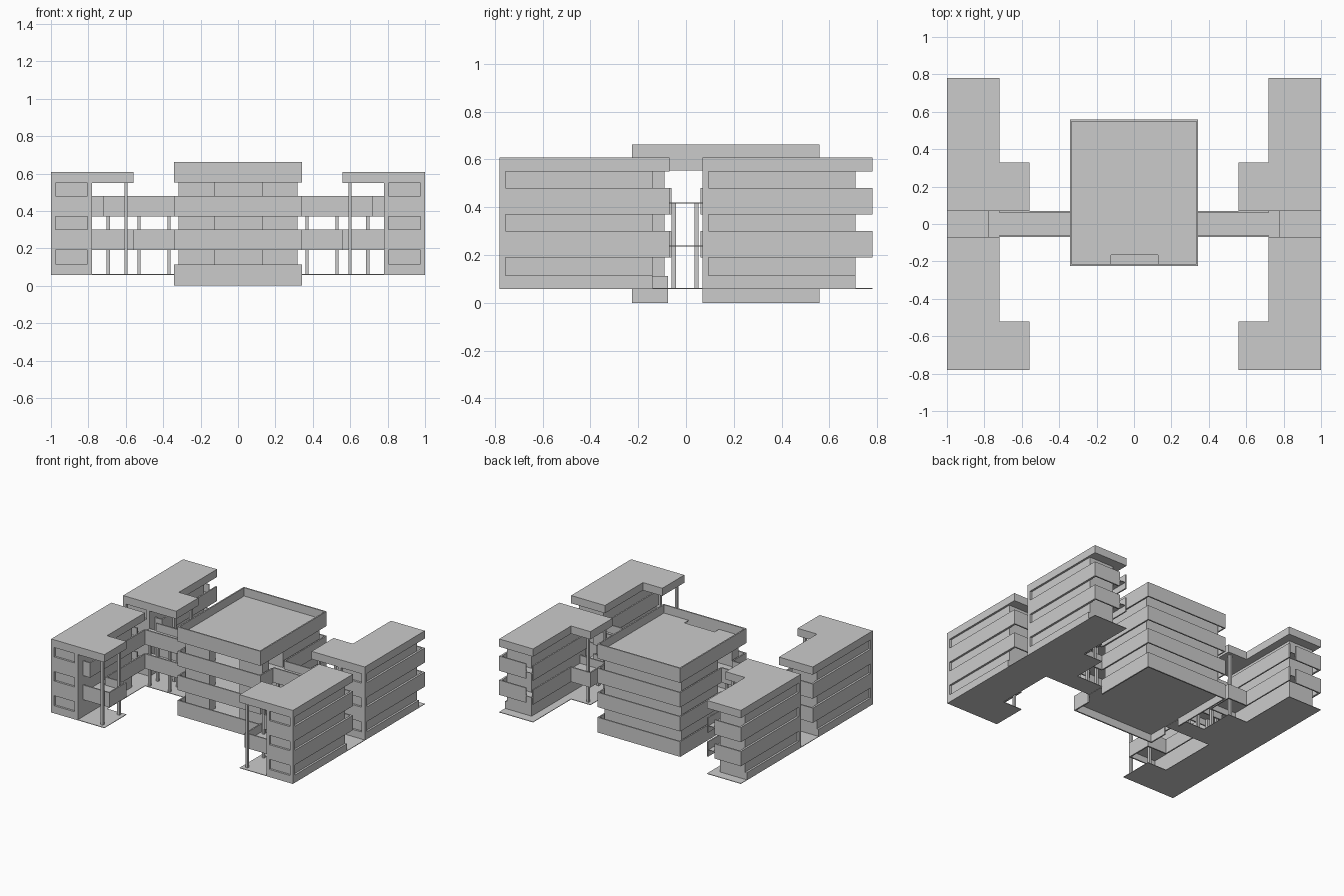
import bpy, bmesh

if "Cube" in bpy.data.objects:
    bpy.data.objects.remove(bpy.data.objects["Cube"])

mat = bpy.data.materials.new("concrete_grey")
mat.diffuse_color = (0.6, 0.6, 0.6, 1)
mat.use_nodes = True
mat.node_tree.nodes["Principled BSDF"].inputs["Base Color"].default_value = mat.diffuse_color

BANDS = [(0.19, 0.30), (0.37, 0.48)]      # parapet heights
FLOORS = [0.24, 0.42]                     # upper floor levels
T = 0.004                                 # floor thickness


def build(name, boxes, mirror=False, dy=0.0):
    """One object from (x0,x1,y0,y1,z0,z1) boxes, optionally mirrored in x."""
    bm = bmesh.new()
    for b in boxes:
        variants = [b]
        if mirror:
            variants.append((-b[1], -b[0]) + tuple(b[2:]))
        for x0, x1, y0, y1, z0, z1 in variants:
            vs = bmesh.ops.create_cube(bm, size=1)["verts"]
            for v in vs:
                v.co.x = x1 if v.co.x > 0 else x0
                v.co.y = (y1 if v.co.y > 0 else y0) + dy
                v.co.z = z1 if v.co.z > 0 else z0
    me = bpy.data.meshes.new(name)
    bm.to_mesh(me)
    bm.free()
    me.materials.append(mat)
    ob = bpy.data.objects.new(name, me)
    bpy.context.collection.objects.link(ob)
    return ob


def wing(label, dy):
    # window-wall core
    build(label + "_wing_core", [(0.78, 0.985, -0.765, -0.14, 0.06, 0.56)], True, dy)

    # outer and front facade strips with piers around the window slots
    f = []
    for z0, z1 in [(0.06, 0.115)] + BANDS:
        yb = -0.14 if z0 < 0.1 else -0.07
        f.append((0.985, 1, -0.78, yb, z0, z1))
        f.append((0.78, 0.985, -0.78, -0.765, z0, z1))
    f += [(0.975, 1, -0.78, -0.755, 0.06, 0.55),
          (0.78, 0.805, -0.78, -0.765, 0.06, 0.55)]
    build(label + "_wing_facade", f, True, dy)

    # balcony parapets on the court side and rear end
    p = []
    for i, (z0, z1) in enumerate(BANDS):
        p.append((0.78, 0.985, -0.08, -0.07, z0, z1))
        if i == 0:
            p += [(0.56, 0.78, -0.72, -0.71, z0, z1),
                  (0.56, 0.57, -0.72, -0.52, z0, z1),
                  (0.56, 0.73, -0.53, -0.52, z0, z1),
                  (0.72, 0.73, -0.53, -0.07, z0, z1)]
        else:
            p += [(0.72, 0.78, -0.72, -0.71, z0, z1),
                  (0.72, 0.73, -0.72, -0.07, z0, z1)]
    build(label + "_wing_parapets", p, True, dy)

    # balcony floors
    fl = []
    for z in FLOORS:
        fl.append((0.725, 0.99, -0.715, -0.075, z - T, z))
    fl.append((0.565, 0.725, -0.715, -0.525, 0.24 - T, 0.24))
    build(label + "_wing_floors", fl, True, dy)

    # L-shaped roof slab
    build(label + "_wing_roof", [(0.72, 1, -0.78, -0.07, 0.55, 0.608),
                                 (0.56, 0.72, -0.78, -0.52, 0.55, 0.608)], True, dy)

    # tall columns under the roof foot
    c = [(0.59, 0.608, y, y + 0.018, 0.06, 0.55) for y in (-0.755, -0.56)]
    build(label + "_wing_columns", c, True, dy)


wing("front", 0.0)
wing("back", 0.85)

# thin ground plate under wings and bridges
build("ground_plate", [(0.72, 1, -0.78, 0.78, 0.058, 0.062),
                       (0.56, 0.72, -0.78, -0.52, 0.058, 0.062),
                       (0.56, 0.72, 0.07, 0.33, 0.058, 0.062),
                       (0.34, 0.72, -0.07, 0.07, 0.058, 0.062)], True)

# bridges: floors, parapets, columns
build("bridge_floors", [(0.33, 0.78, -0.07, 0.07, z - T, z) for z in FLOORS], True)
rails = []
for z0, z1 in BANDS:
    rails += [(0.34, 0.72, -0.07, -0.06, z0, z1), (0.34, 0.72, 0.06, 0.07, z0, z1)]
build("bridge_parapets", rails, True)
cols = []
for x in (0.36, 0.52, 0.685):
    for y in (-0.06, 0.035):
        cols.append((x, x + 0.018, y, y + 0.018, 0.06, 0.42))
build("bridge_columns", cols, True)

# central block: wall bands, lower three open at the sides for the bridges
X, Y0, Y1, W = 0.343, -0.225, 0.558, 0.01
bands = []
for z0, z1 in [(0, 0.113)] + BANDS + [(0.553, 0.662)]:
    bands += [(-X, X, Y0, Y0 + W, z0, z1), (-X, X, Y1 - W, Y1, z0, z1)]
    sides = [(Y0 + W, Y1 - W)] if z0 > 0.5 else [(Y0 + W, -0.075), (0.068, Y1 - W)]
    for a, b in sides:
        bands += [(X - W, X, a, b, z0, z1), (-X, -X + W, a, b, z0, z1)]
build("central_bands", bands)

# central floors, and roof deck notched above the entrance bay
fl = [(-X + 0.005, X - 0.005, Y0 + 0.005, Y1 - 0.005, z - T, z) for z in [0.062] + FLOORS]
yn = -0.165
fl += [(-X + 0.005, X - 0.005, yn, Y1 - 0.005, 0.596, 0.60),
       (-X + 0.005, -0.122, Y0 + 0.005, yn, 0.596, 0.60),
       (0.128, X - 0.005, Y0 + 0.005, yn, 0.596, 0.60)]
build("central_floors", fl)

# recessed room walls either side of the central passage
xi = X - 0.025
build("central_rooms", [(-xi, -0.122, yn, -0.09, 0.062, 0.598),
                        (0.128, xi, yn, -0.09, 0.062, 0.598),
                        (-xi, xi, 0.075, 0.51, 0.062, 0.598)])
